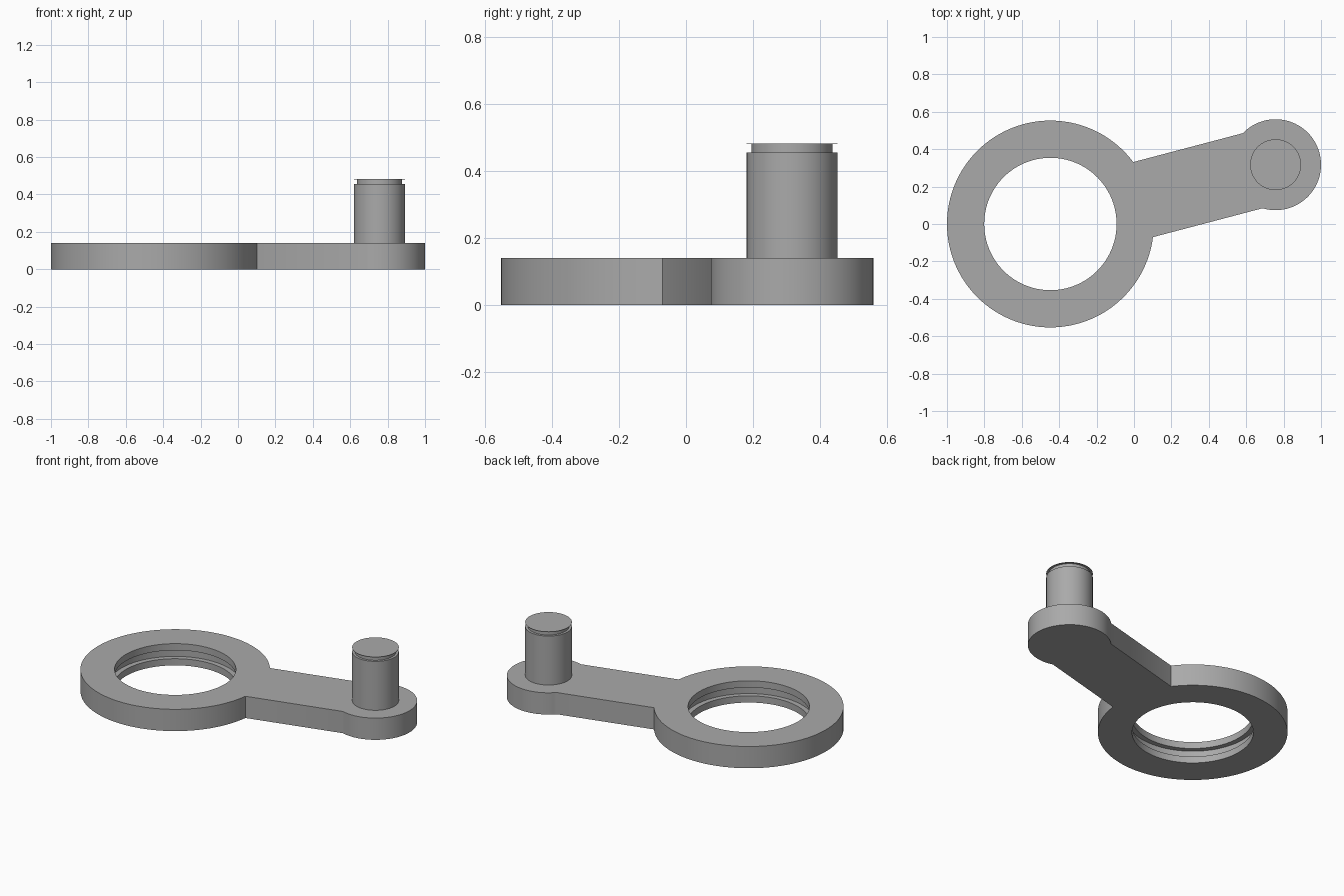
import bpy, bmesh, math

cube = bpy.data.objects.get("Cube")
if cube:
    bpy.data.objects.remove(cube)

RING, RING_R, BORE_R = (-0.447, 0.0), 0.553, 0.354
BOSS, BOSS_R = (0.757, 0.317), 0.243
HALF_ARM, THICK = 0.2075, 0.14
TILT = math.atan2(BOSS[1] - RING[1], BOSS[0] - RING[0])

grey = bpy.data.materials.new("plain grey")
grey.use_nodes = True
colour = (0.4, 0.4, 0.4, 1)
grey.diffuse_color = colour
grey.node_tree.nodes["Principled BSDF"].inputs["Base Color"].default_value = colour


def arc(centre, radius, start, end, steps):
    """Points along an arc, angles measured from the arm direction."""
    angles = [TILT + start + (end - start) * i / steps for i in range(steps + 1)]
    return [(centre[0] + radius * math.cos(a), centre[1] + radius * math.sin(a)) for a in angles]


def add_loop(bm, points, z):
    verts = [bm.verts.new((x, y, z)) for x, y in points]
    return verts


def skin(bm, loops):
    """Join successive closed loops with quads."""
    for low, high in zip(loops, loops[1:]):
        n = len(low)
        for i in range(n):
            j = (i + 1) % n
            bm.faces.new((low[i], low[j], high[j], high[i]))


def finish(bm, name):
    bmesh.ops.recalc_face_normals(bm, faces=bm.faces[:])
    mesh = bpy.data.meshes.new(name)
    bm.to_mesh(mesh)
    bm.free()
    obj = bpy.data.objects.new(name, mesh)
    bpy.context.collection.objects.link(obj)
    mesh.materials.append(grey)
    bpy.ops.object.select_all(action="DESELECT")
    obj.select_set(True)
    bpy.context.view_layer.objects.active = obj
    bpy.ops.object.shade_smooth_by_angle(angle=math.radians(30))
    return obj


def circle(centre, radius, steps=96):
    return arc(centre, radius, 0, math.tau, steps)[:-1]


# Lever plate: ring, arm and boss share one outline
a = math.asin(HALF_ARM / RING_R)
b = math.pi - math.asin(HALF_ARM / BOSS_R)
outline = arc(RING, RING_R, a, math.tau - a, 96) + arc(BOSS, BOSS_R, -b, b, 64)

bm = bmesh.new()
outer = [add_loop(bm, outline, z) for z in (0, THICK)]
skin(bm, outer)

# Bore with a retaining groove halfway up
groove_r = BORE_R + 0.032
bore_profile = [(BORE_R, 0), (BORE_R, 0.043), (groove_r, 0.043),
                (groove_r, 0.097), (BORE_R, 0.097), (BORE_R, THICK)]
bore = [add_loop(bm, circle(RING, r), z) for r, z in bore_profile]
skin(bm, bore)

# Flat faces between the outline and the bore
for rim, hole in ((outer[0], bore[0]), (outer[1], bore[-1])):
    edges = [bm.edges.get((loop[i - 1], loop[i])) for loop in (rim, hole) for i in range(len(loop))]
    bmesh.ops.triangle_fill(bm, use_beauty=True, use_dissolve=False, edges=edges)
finish(bm, "lever_plate")

# Pin with a narrow neck under a thin cap
PIN_R, NECK_R, TOP = 0.136, 0.121, 0.483
pin_profile = [(PIN_R, THICK - 0.02), (PIN_R, 0.455), (NECK_R, 0.455),
               (NECK_R, TOP - 0.002), (PIN_R, TOP - 0.002), (PIN_R, TOP)]
bm = bmesh.new()
pin = [add_loop(bm, circle(BOSS, r, 64), z) for r, z in pin_profile]
skin(bm, pin)
bm.faces.new(pin[0])
bm.faces.new(pin[-1])
finish(bm, "pin")
